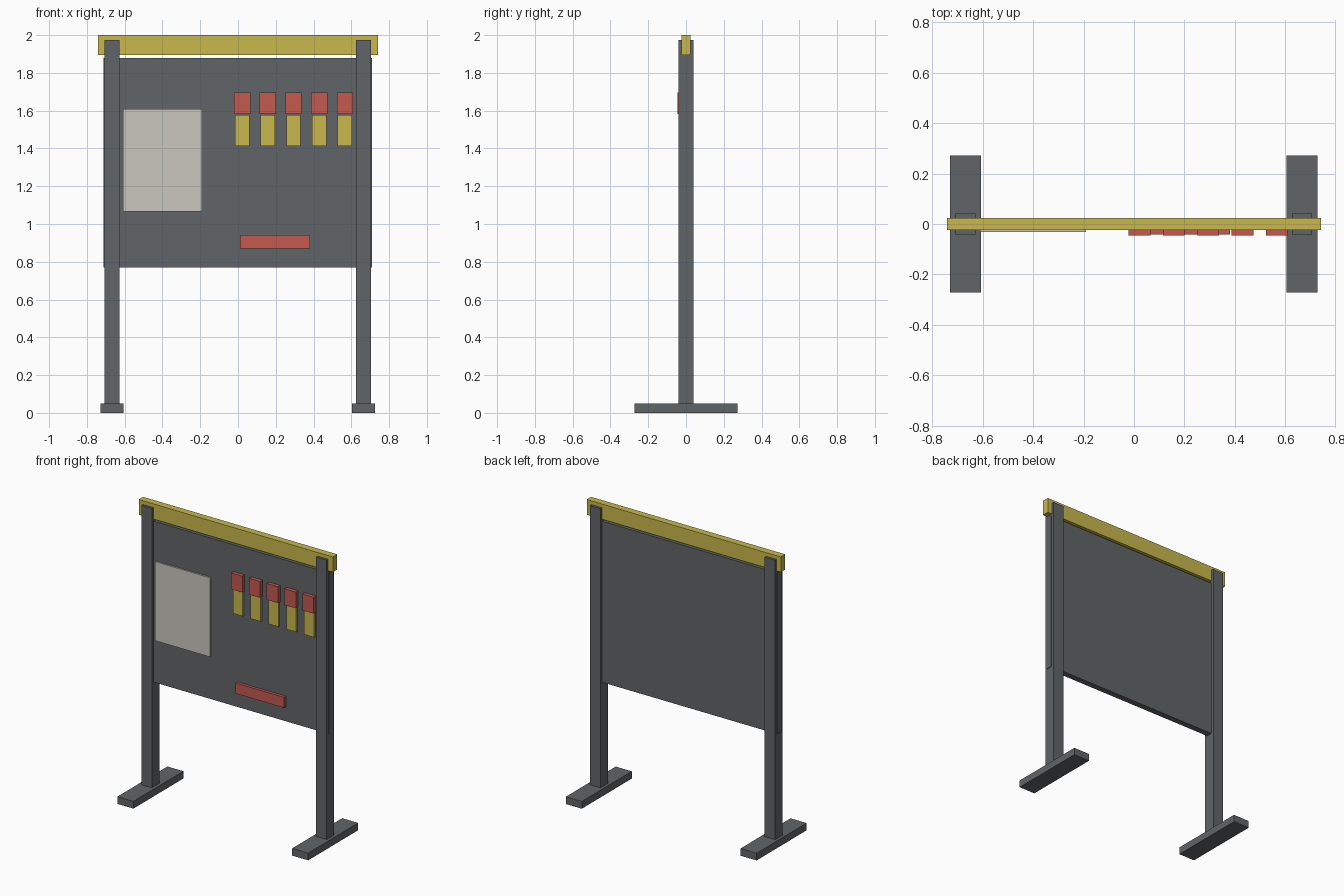
import bpy

cube = bpy.data.objects.get("Cube")
if cube:
    bpy.data.objects.remove(cube, do_unlink=True)


def material(name, colour):
    mat = bpy.data.materials.new(name)
    mat.use_nodes = True
    rgba = (*colour, 1)
    mat.diffuse_color = rgba
    mat.node_tree.nodes["Principled BSDF"].inputs["Base Color"].default_value = rgba
    return mat


grey = material("slate grey", (0.12, 0.13, 0.137))
yellow = material("mustard yellow", (0.58, 0.48, 0.075))
red = material("soft red", (0.55, 0.1, 0.08))
paper = material("paper white", (0.59, 0.57, 0.52))


def box(name, x, y, z, mat):
    """Box spanning the given (low, high) range on each axis."""
    spans = (x, y, z)
    bpy.ops.mesh.primitive_cube_add(size=1, location=[(a + b) / 2 for a, b in spans])
    ob = bpy.context.object
    ob.name = name
    ob.scale = [b - a for a, b in spans]
    bpy.ops.object.transform_apply(location=False, rotation=False, scale=True)
    ob.data.materials.append(mat)
    return ob


# Posts and feet
for side, cx in (("right", -0.668), ("left", 0.665)):
    box(side + "_foot", (cx - 0.061, cx + 0.061), (-0.272, 0.272), (0, 0.05), grey)
    box(side + "_post", (cx - 0.04, cx + 0.04), (-0.041, 0.041), (0.05, 1.975), grey)

# Board and top rail
box("board", (-0.713, 0.709), (-0.021, 0.021), (0.77, 1.88), grey)
box("top_rail", (-0.74, 0.74), (-0.024, 0.024), (1.895, 2), yellow)

# Notice sheet and tray on the front
board_front = -0.02
box("notice_sheet", (-0.61, -0.19), (-0.032, board_front), (1.065, 1.61), paper)
box("tray", (0.01, 0.38), (-0.041, board_front), (0.87, 0.943), red)

# Row of card holders with hanging cards
for i in range(5):
    cx = 0.022 + i * 0.136
    box(f"holder_{i + 1}", (cx - 0.043, cx + 0.043), (-0.046, board_front), (1.583, 1.695), red)
    box(f"card_{i + 1}", (cx - 0.038, cx + 0.038), (-0.034, board_front), (1.413, 1.576), yellow)
